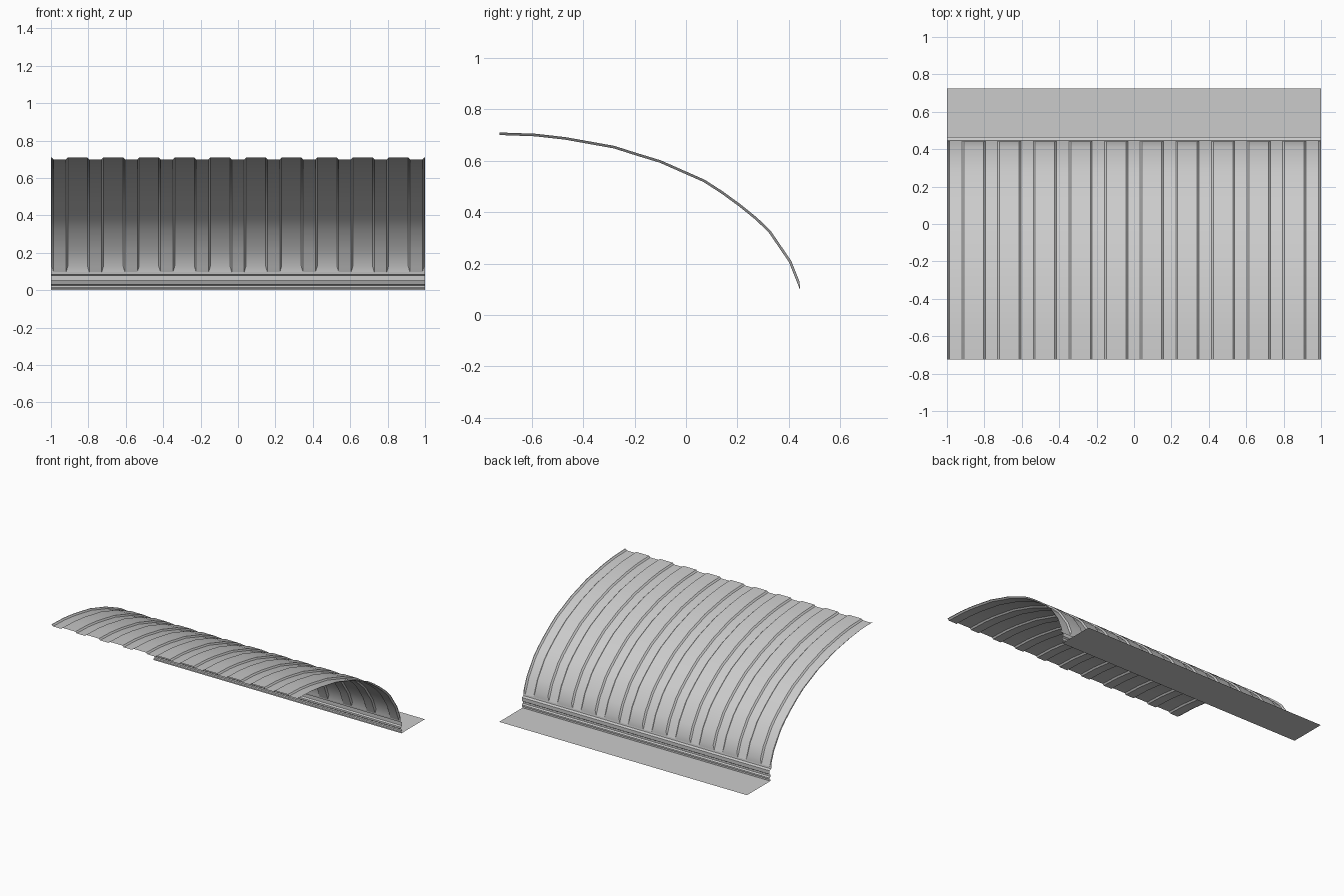
import bpy, math

if "Cube" in bpy.data.objects:
    bpy.data.objects.remove(bpy.data.objects["Cube"])

def make_object(name, rows):
    """Skin a grid of points (rows of equal length) into a mesh."""
    n = len(rows[0])
    verts = [p for row in rows for p in row]
    faces = [(i * n + j, i * n + j + 1, (i + 1) * n + j + 1, (i + 1) * n + j)
             for i in range(len(rows) - 1) for j in range(n - 1)]
    mesh = bpy.data.meshes.new(name)
    mesh.from_pydata(verts, [], faces)
    ob = bpy.data.objects.new(name, mesh)
    bpy.context.collection.objects.link(ob)
    bpy.ops.object.select_all(action='DESELECT')
    ob.select_set(True)
    bpy.context.view_layer.objects.active = ob
    bpy.ops.object.shade_smooth_by_angle(angle=math.radians(25))
    return ob

# Curved roof profile (y, z), crown to eave
curve = [(-0.725, 0.705), (-0.585, 0.70), (-0.47, 0.687), (-0.28, 0.653),
         (-0.195, 0.626), (-0.10, 0.597), (0.07, 0.522), (0.14, 0.477),
         (0.21, 0.426), (0.273, 0.375), (0.325, 0.325), (0.405, 0.208),
         (0.437, 0.128)]
EAVE = (0.444, 0.097)

# Corrugation across x: (x, height), ten full ribs and cut ribs at both ends
PITCH, TOP, BASE, DEPTH = 0.1905, 0.052, 0.062, 0.005
wave = [(-1, DEPTH), (-5.5 * PITCH + TOP, DEPTH), (-5.5 * PITCH + BASE, -DEPTH)]
for k in range(10):
    c = (k - 4.5) * PITCH
    wave += [(c - BASE, -DEPTH), (c - TOP, DEPTH), (c + TOP, DEPTH), (c + BASE, -DEPTH)]
wave += [(-x, h) for x, h in reversed(wave[:3])]

rows = []
for i, (y, z) in enumerate(curve):
    a, b = curve[max(i - 1, 0)], curve[min(i + 1, len(curve) - 1)]
    dy, dz = b[0] - a[0], b[1] - a[1]
    l = math.hypot(dy, dz)
    ny, nz = -dz / l, dy / l
    rows.append([(x, y + ny * h, z + nz * h) for x, h in wave])

# Ribs close onto a straight eave line, widening to the rib base
foot = []
for j, (x, h) in enumerate(wave):
    if h > 0 and abs(x) < 1:
        x = wave[j + 1][0] if wave[j + 1][1] < 0 else wave[j - 1][0]
    foot.append((x, *EAVE))
rows.append(foot)
make_object("corrugated_roof", rows)

# Stepped moulding below the eave
moulding = [EAVE, (0.446, 0.085), (0.464, 0.078), (0.464, 0.052), (0.453, 0.045),
            (0.453, 0.032), (0.464, 0.025), (0.464, 0.014), (0.456, 0.010), (0.456, 0.0)]
make_object("eave_moulding", [[(-1, y, z), (1, y, z)] for y, z in reversed(moulding)])

# Flat ledge at the back
make_object("ledge", [[(-1, 0.456, 0), (1, 0.456, 0)], [(-1, 0.725, 0), (1, 0.725, 0)]])

# Consistent upward / outward normals
for ob in bpy.data.objects:
    me = ob.data
    facing = sum((p.normal.z + p.normal.y) * p.area for p in me.polygons)
    if facing < 0:
        me.flip_normals()
